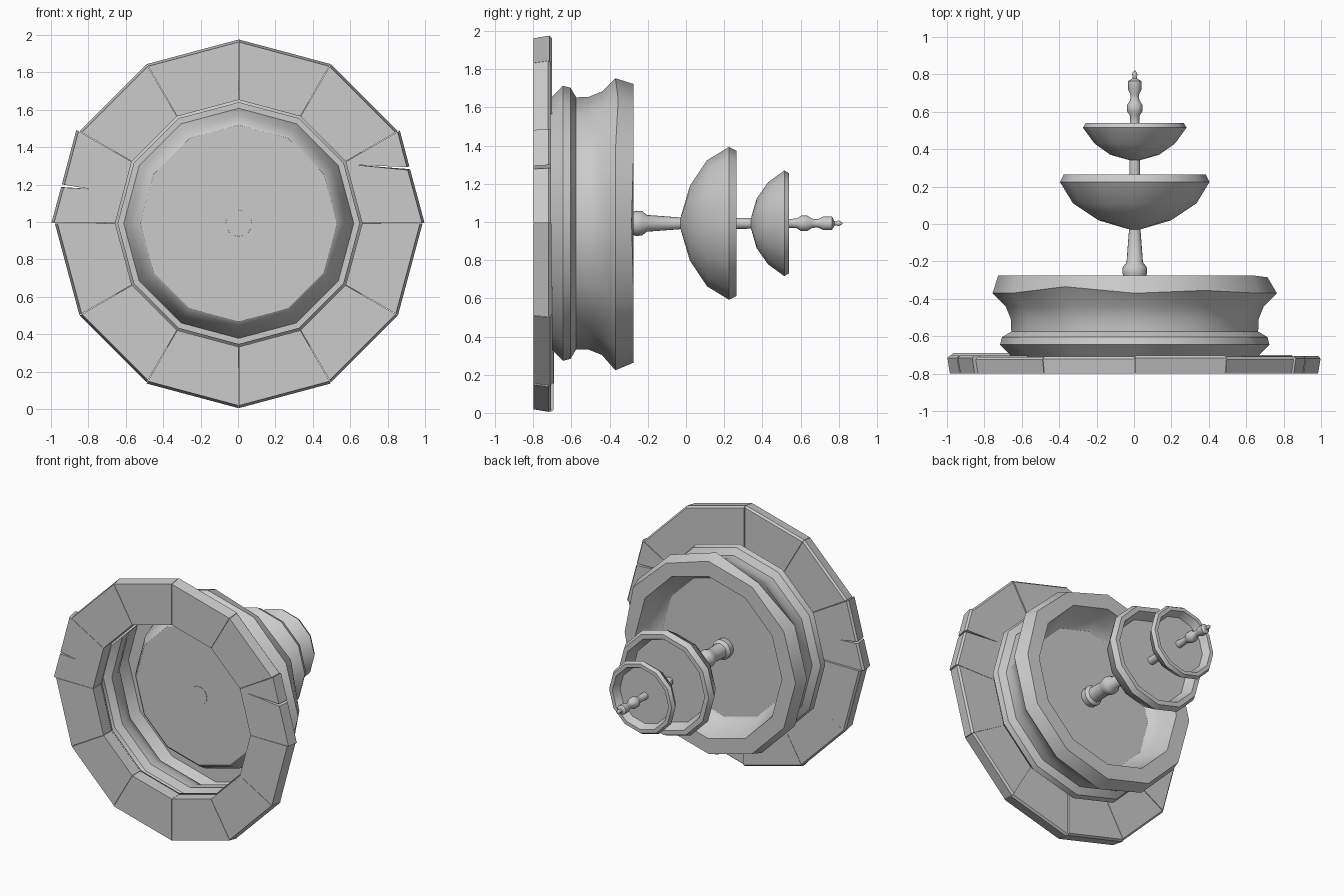
import bpy, bmesh, math, random
from mathutils import Vector

random.seed(4)
SIDES = 12
STEP = 2 * math.pi / SIDES
AXIS_X, AXIS_Z = 0.004, 0.993
if "Cube" in bpy.data.objects:
    bpy.data.objects.remove(bpy.data.objects["Cube"])

stone = bpy.data.materials.new("grey_stone")
stone.use_nodes = True
stone.diffuse_color = (0.6, 0.6, 0.6, 1)
stone.node_tree.nodes["Principled BSDF"].inputs["Base Color"].default_value = (0.6, 0.6, 0.6, 1)


def polar(angle, y, r):
    """Point around the fountain's axis, which lies along +y."""
    return Vector((AXIS_X + r * math.cos(angle), y, AXIS_Z + r * math.sin(angle)))


def finish(name, bm, smooth=None):
    bmesh.ops.recalc_face_normals(bm, faces=bm.faces)
    mesh = bpy.data.meshes.new(name)
    bm.to_mesh(mesh)
    bm.free()
    mesh.materials.append(stone)
    obj = bpy.data.objects.new(name, mesh)
    bpy.context.collection.objects.link(obj)
    if smooth:
        bpy.ops.object.select_all(action='DESELECT')
        obj.select_set(True)
        bpy.context.view_layer.objects.active = obj
        bpy.ops.object.shade_smooth_by_angle(angle=math.radians(smooth))


def lathe(name, profile, sides=SIDES, smooth=32, dents=None, closed_start=True):
    """Turn (y, radius) points round the axis and cap the ends.
    dents maps (profile index, side) to a (y, radius) shift."""
    bm = bmesh.new()
    rings = []
    for p, (y, r) in enumerate(profile):
        ring = []
        for i in range(sides):
            dy, dr = (dents or {}).get((p, i), (0, 0))
            ring.append(bm.verts.new(polar(2 * math.pi * i / sides, y + dy, r + dr)))
        rings.append(ring)
    for a, b in zip(rings, rings[1:]):
        for i in range(sides):
            j = (i + 1) % sides
            bm.faces.new((a[i], a[j], b[j], b[i]))
    if closed_start:
        bm.faces.new(rings[0])
    bm.faces.new(rings[-1])
    finish(name, bm, smooth)


def paving_block(k, outer, notch=None):
    """One block; notch is (mouth angle, tip angle, tip radius, half width)."""
    a0, a1 = k * STEP, (k + 1) * STEP
    top = -0.70 + random.uniform(-0.012, 0.012)
    gap = 0.0015

    def edge_radius(a):
        return outer * math.cos(STEP / 2) / math.cos(a - (a0 + a1) / 2)

    outline = [(a0 + gap, 0.66), (a0 + gap, outer)]
    if notch:
        mouth, tip, tip_r, half = notch
        mouth, tip, half = map(math.radians, (mouth, tip, half))
        outline += [(mouth - half, edge_radius(mouth - half)), (tip, tip_r),
                    (mouth + half, edge_radius(mouth + half))]
    outline += [(a1 - gap, outer), (a1 - gap, 0.66)]

    bm = bmesh.new()
    low, high = ([bm.verts.new(polar(a, y, r - (inset if r > 0.9 else 0))) for a, r in outline]
                 for y, inset in ((-0.8, 0.016), (top, 0)))
    bm.faces.new(low)
    bm.faces.new(high)
    for i in range(len(outline)):
        j = (i + 1) % len(outline)
        bm.faces.new((low[i], low[j], high[j], high[i]))
    # soften only the outer top edge
    outer_verts = [v for v, (a, r) in zip(high, outline) if r > 0.9]
    rim = [e for e in bm.edges if all(v in outer_verts for v in e.verts)]
    bmesh.ops.bevel(bm, geom=rim, offset=0.014, segments=1, affect='EDGES')
    finish(f"paving_block_{k + 1}", bm)


# Paving ring of twelve separate, slightly uneven blocks, two of them cracked
cracks = {0: (18, 26.5, 0.70, 0.5), 5: (168, 167, 0.82, 0.45)}
radii = {0: 0.996, 5: 1.004, 8: 0.99, 9: 0.99}
for k in range(SIDES):
    paving_block(k, radii.get(k, 0.985), cracks.get(k))

# Main basin: one open-bottomed shell from foot and moulding up the flared wall,
# over the worn rim and down the inner wall to the sunken floor
basin_profile = [
    (-0.72, 0.645), (-0.695, 0.67), (-0.645, 0.72), (-0.605, 0.71), (-0.575, 0.66), (-0.51, 0.662),
    (-0.44, 0.69), (-0.37, 0.76), (-0.275, 0.73),
    (-0.275, 0.615), (-0.40, 0.58), (-0.465, 0.54), (-0.475, 0.525)]
CREST = basin_profile.index((-0.37, 0.76))
lathe("basin", basin_profile, closed_start=False, dents={
    (CREST, 4): (0.035, -0.015), (CREST + 1, 0): (-0.01, -0.02), (CREST, 2): (0.015, -0.01),
    (CREST + 1, 2): (0, -0.015), (CREST, 9): (0, 0.01)})

# Central stem with its moulded foot
lathe("stem", [
    (-0.478, 0.07), (-0.43, 0.075), (-0.41, 0.055), (-0.31, 0.052), (-0.285, 0.058),
    (-0.262, 0.066), (-0.23, 0.064), (-0.205, 0.044), (-0.02, 0.03), (0.2, 0.03)],
    sides=16, smooth=40)
lathe("upper_stem", [(0.16, 0.03), (0.36, 0.028)], sides=16, smooth=40)

# Two bowls, each with a bevelled lip and a recessed floor
lathe("lower_bowl", [
    (-0.03, 0.025), (0.02, 0.195), (0.11, 0.33), (0.225, 0.4), (0.265, 0.38),
    (0.265, 0.345), (0.19, 0.31)])
lathe("upper_bowl", [
    (0.34, 0.025), (0.37, 0.13), (0.43, 0.215), (0.515, 0.277), (0.54, 0.262),
    (0.54, 0.235), (0.485, 0.21)])

# Turned finial
lathe("finial", [
    (0.48, 0.028), (0.55, 0.024), (0.58, 0.026), (0.602, 0.041), (0.637, 0.041), (0.66, 0.025),
    (0.69, 0.022), (0.72, 0.036), (0.765, 0.036), (0.777, 0.013), (0.787, 0.01),
    (0.797, 0.015), (0.808, 0.012), (0.82, 0.003)], sides=14, smooth=45)
